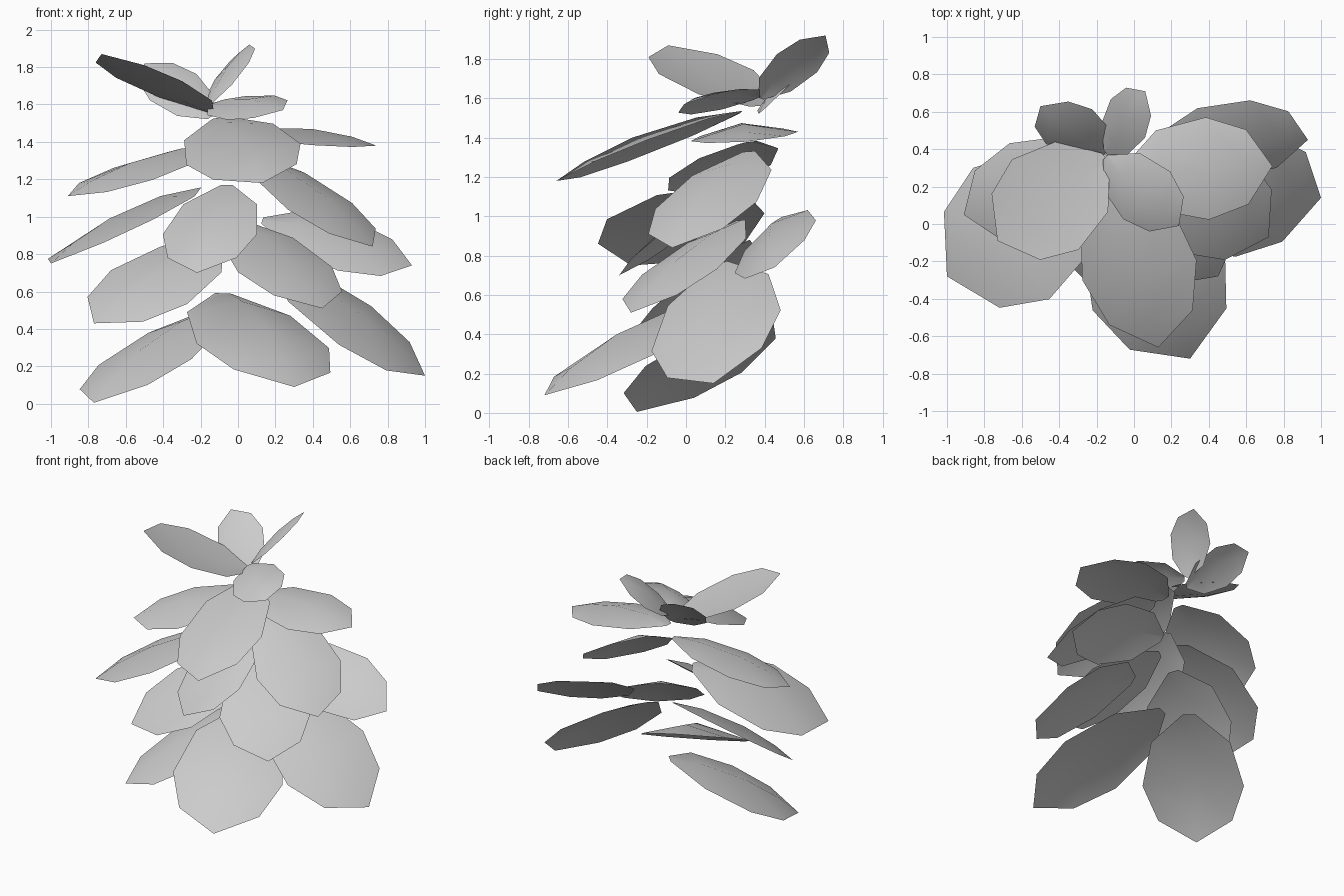
import bpy
import math
from mathutils import Vector, Quaternion

cube = bpy.data.objects.get("Cube")
if cube:
    bpy.data.objects.remove(cube, do_unlink=True)

# One grey for every leaf
grey = bpy.data.materials.new("leaf_grey")
grey.use_nodes = True
colour = (0.6, 0.6, 0.6, 1)
grey.diffuse_color = colour
bsdf = grey.node_tree.nodes["Principled BSDF"]
bsdf.inputs["Base Color"].default_value = colour
bsdf.inputs["Roughness"].default_value = 0.8

# Leaf outline: position along the leaf, share of half width, share of dome height
PROFILE = [(0.0, 0.12, 0.0), (0.22, 0.78, 0.75), (0.56, 1.0, 1.0), (0.83, 0.73, 0.6)]


def leaf(name, base, tip, width, roll, dome=0.07):
    """Domed single-sheet leaf from base to tip, rolled about its own axis."""
    base, tip = Vector(base), Vector(tip)
    span = tip - base
    axis = span.normalized()
    side = axis.cross(Vector((0, 0, 1))).normalized()
    side = Quaternion(axis, -math.radians(roll)) @ side
    normal = side.cross(axis)
    verts, faces = [], []
    for t, w, h in PROFILE:
        centre = base + span * t
        reach = side * (width / 2 * w)
        verts += [centre - reach, centre + normal * (dome * span.length * h), centre + reach]
    verts.append(tip)
    end = len(verts) - 1
    for row in range(0, end - 3, 3):
        for c in (row, row + 1):
            faces.append((c, c + 3, c + 4, c + 1))
    faces += [(end - 3, end, end - 2), (end - 2, end, end - 1)]
    mesh = bpy.data.meshes.new(name)
    mesh.from_pydata(verts, [], faces)
    mesh.materials.append(grey)
    mesh.update()
    # Turn the front of the sheet to the upper side
    if sum(p.normal.dot(normal) for p in mesh.polygons) < 0:
        mesh.flip_normals()
    mesh.shade_smooth()
    obj = bpy.data.objects.new(name, mesh)
    bpy.context.collection.objects.link(obj)


# Bottom tier
leaf("bottom_front_leaf", (-0.08, 0.21, 0.59), (0.30, -0.72, 0.09), 0.77, 2, 0.09)
leaf("bottom_left_leaf", (0.15, 0.17, 0.76), (1.0, 0.14, 0.15), 0.71, -21)
leaf("bottom_right_leaf", (-0.15, 0.41, 0.50), (-0.77, -0.25, 0.005), 0.70, -3)

# Lower middle tier
leaf("lower_front_leaf", (0.0, 0.28, 0.98), (0.45, -0.28, 0.51), 0.63, -3)
leaf("lower_right_leaf", (-0.10, 0.30, 0.87), (-0.77, -0.18, 0.43), 0.60, 20)
leaf("lower_back_leaf", (0.13, 0.46, 0.98), (0.93, 0.45, 0.74), 0.50, -34)

# Upper middle tier
leaf("middle_front_leaf", (-0.06, 0.28, 1.17), (-0.22, -0.34, 0.70), 0.52, 0)
leaf("middle_right_leaf", (-0.22, 0.24, 1.15), (-1.0, -0.28, 0.75), 0.82, -9)
leaf("middle_left_leaf", (0.08, 0.32, 1.33), (0.72, -0.07, 0.84), 0.62, -4)

# Upper tier
leaf("upper_front_leaf", (-0.10, 0.28, 1.53), (0.13, -0.66, 1.18), 0.63, -11)
leaf("upper_right_leaf", (-0.12, 0.33, 1.38), (-0.91, 0.05, 1.11), 0.56, 7)
leaf("upper_left_leaf", (-0.05, 0.28, 1.44), (0.74, 0.31, 1.38), 0.55, -5, 0.08)

# Crown of small leaves
leaf("crown_large_leaf", (-0.15, 0.35, 1.56), (-0.73, -0.09, 1.87), 0.60, 2, -0.03)
leaf("crown_back_right_leaf", (-0.15, 0.38, 1.53), (-0.50, 0.63, 1.82), 0.34, 30)
leaf("crown_back_leaf", (-0.15, 0.38, 1.60), (0.06, 0.71, 1.92), 0.29, 24)
leaf("crown_front_leaf", (-0.15, 0.36, 1.60), (0.24, -0.01, 1.57), 0.38, -20, 0.09)
